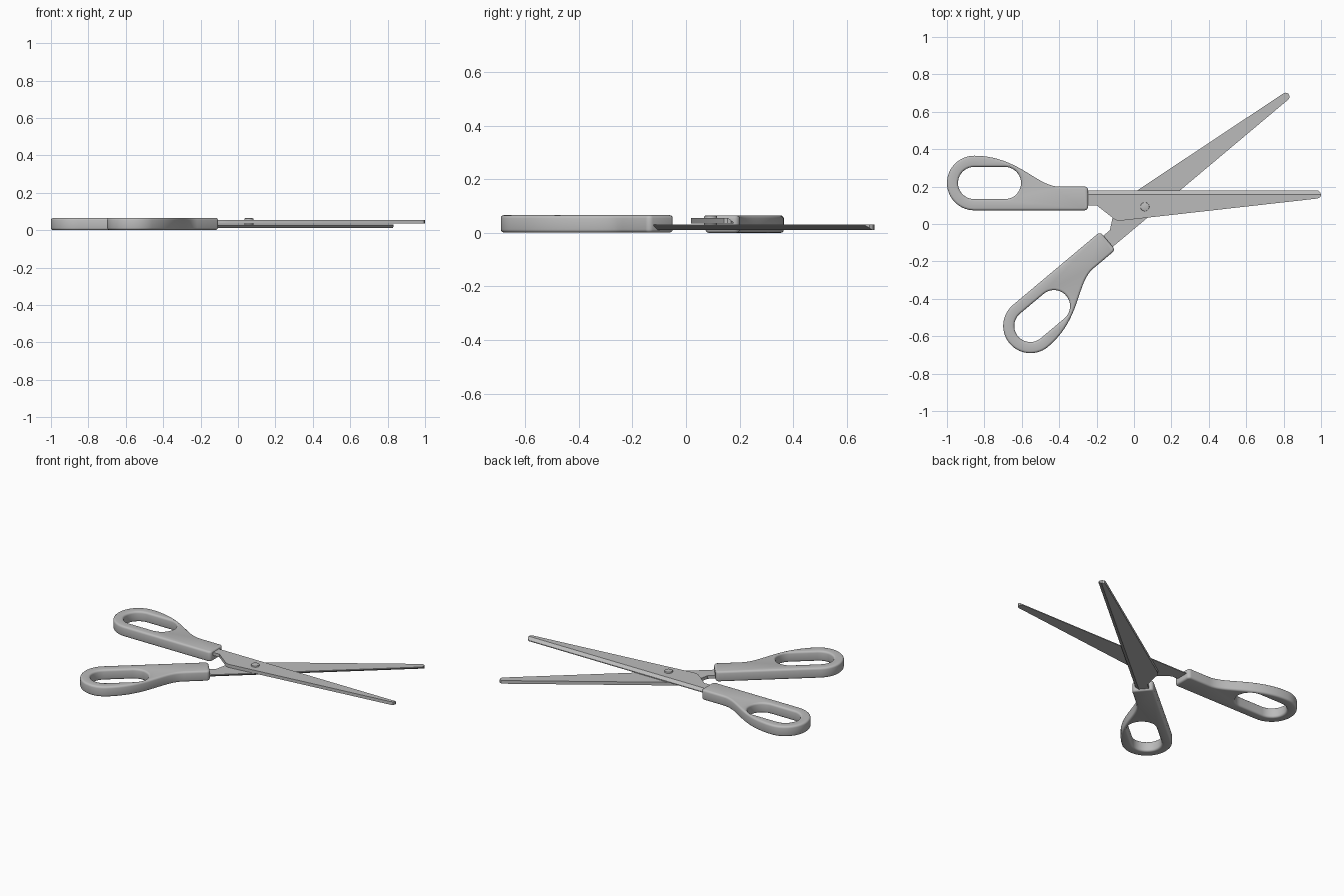
import bpy, bmesh
from math import radians, cos, sin
from mathutils import Vector, Matrix
from mathutils.geometry import interpolate_bezier

cube = bpy.data.objects.get("Cube")
if cube:
    bpy.data.objects.remove(cube, do_unlink=True)

# One plain grey for the whole tool
grey = bpy.data.materials.new("plain_grey")
grey.use_nodes = True
COLOUR = (0.5, 0.5, 0.5, 1)
grey.diffuse_color = COLOUR
grey.node_tree.nodes["Principled BSDF"].inputs["Base Color"].default_value = COLOUR

# The second half is the first turned over and swung open
FLIP = (Matrix.Translation((-0.04, 0.172, 0.066))
        @ Matrix.Rotation(radians(40), 4, 'Z') @ Matrix.Rotation(radians(180), 4, 'X'))


def make_object(name, bm, matrix=Matrix()):
    bmesh.ops.recalc_face_normals(bm, faces=bm.faces)
    mesh = bpy.data.meshes.new(name)
    bm.to_mesh(mesh)
    bm.free()
    mesh.materials.append(grey)
    obj = bpy.data.objects.new(name, mesh)
    bpy.context.collection.objects.link(obj)
    obj.matrix_world = matrix
    bpy.ops.object.select_all(action='DESELECT')
    obj.select_set(True)
    bpy.context.view_layer.objects.active = obj
    bpy.ops.object.shade_smooth_by_angle(angle=radians(35))
    return obj


def arc(x, y, r, start, end, steps):
    angles = [radians(start + (end - start) * i / steps) for i in range(steps + 1)]
    return [Vector((x + r * cos(a), y + r * sin(a))) for a in angles]


def inset(points, d):
    """Move a closed outline to the left of its direction by d."""
    result = []
    for i, p in enumerate(points):
        a = (p - points[i - 1]).normalized()
        b = (points[(i + 1) % len(points)] - p).normalized()
        t = (a + b).normalized()
        result.append(p + Vector((-t.y, t.x)) * d)
    return result


def make_handle(name, matrix):
    # Outer grip outline, anticlockwise
    shoulder = interpolate_bezier(Vector((-0.40, 0.2)), Vector((-0.52, 0.2)),
                                  Vector((-0.62, 0.365)), Vector((-0.855, 0.365)), 20)
    outer = (arc(-0.265, 0.093, 0.02, -90, 0, 5) + arc(-0.265, 0.18, 0.02, 0, 90, 5)
             + [p.to_2d() for p in shoulder[:-1]]
             + arc(-0.854, 0.219, 0.146, 90, 270, 28))
    # Finger hole, clockwise
    hole = (arc(-0.855, 0.219, 0.086, 270, 90, 20) + arc(-0.69, 0.219, 0.086, 90, -90, 20))
    rim, top = 0.012, 0.065
    low = [(rim * (1 - sin(radians(a))), rim * (1 - cos(radians(a)))) for a in (0, 30, 60, 90)]
    profile = low + [(d, top - z) for d, z in reversed(low)]

    bm = bmesh.new()
    caps = [[], []]
    for outline in (outer, hole):
        rings = [[bm.verts.new((p.x, p.y, z)) for p in inset(outline, d)] for d, z in profile]
        n = len(outline)
        for a, b in zip(rings, rings[1:]):
            for i in range(n):
                j = (i + 1) % n
                bm.faces.new((a[i], a[j], b[j], b[i]))
        for cap, ring in zip(caps, (rings[0], rings[-1])):
            cap += [bm.edges.get((ring[i], ring[(i + 1) % n])) for i in range(n)]
    for cap in caps:
        bmesh.ops.triangle_fill(bm, edges=cap, use_beauty=True)
    make_object(name, bm, matrix)


def make_blade(name, matrix):
    bottom, top, back, edge = 0.0345, 0.0545, 0.158, 0.178
    outline = [(-0.32, 0.1), (-0.2, 0.1), (-0.1, 0.022), (-0.085, 0.018), (-0.06, 0.019),
               (0.98, 0.136), (0.994, 0.142), (1.0, 0.154), (0.997, 0.168), (0.985, edge),
               (-0.32, edge)]
    bm = bmesh.new()
    face = bm.faces.new([bm.verts.new((x, y, bottom)) for x, y in outline])
    ext = bmesh.ops.extrude_face_region(bm, geom=[face])
    bmesh.ops.translate(bm, vec=(0, 0, top - bottom),
                        verts=[v for v in ext["geom"] if isinstance(v, bmesh.types.BMVert)])
    # Ground cutting edge on the outer side
    bmesh.ops.bisect_plane(bm, geom=bm.verts[:] + bm.edges[:] + bm.faces[:],
                           plane_co=(0, back, 0), plane_no=(0, 1, 0))
    for v in bm.verts:
        if v.co.y > back and v.co.z > bottom + 0.001:
            v.co.z -= 0.015 * (v.co.y - back) / (edge - back)
    make_object(name, bm, matrix)


for label, matrix in (("upper", Matrix()), ("lower", FLIP)):
    make_handle(label + "_handle", matrix)
    make_blade(label + "_blade", matrix)

# Pivot rivet with a softened head
bm = bmesh.new()
bmesh.ops.create_cone(bm, cap_ends=True, segments=32, radius1=0.024, radius2=0.024, depth=0.05,
                      matrix=Matrix.Translation((0.058, 0.092, 0.039)))
rim_edges = [e for e in bm.edges if all(v.co.z > 0.06 for v in e.verts)]
bmesh.ops.bevel(bm, geom=rim_edges, offset=0.004, segments=2, affect='EDGES', profile=0.5)
make_object("pivot_rivet", bm)
